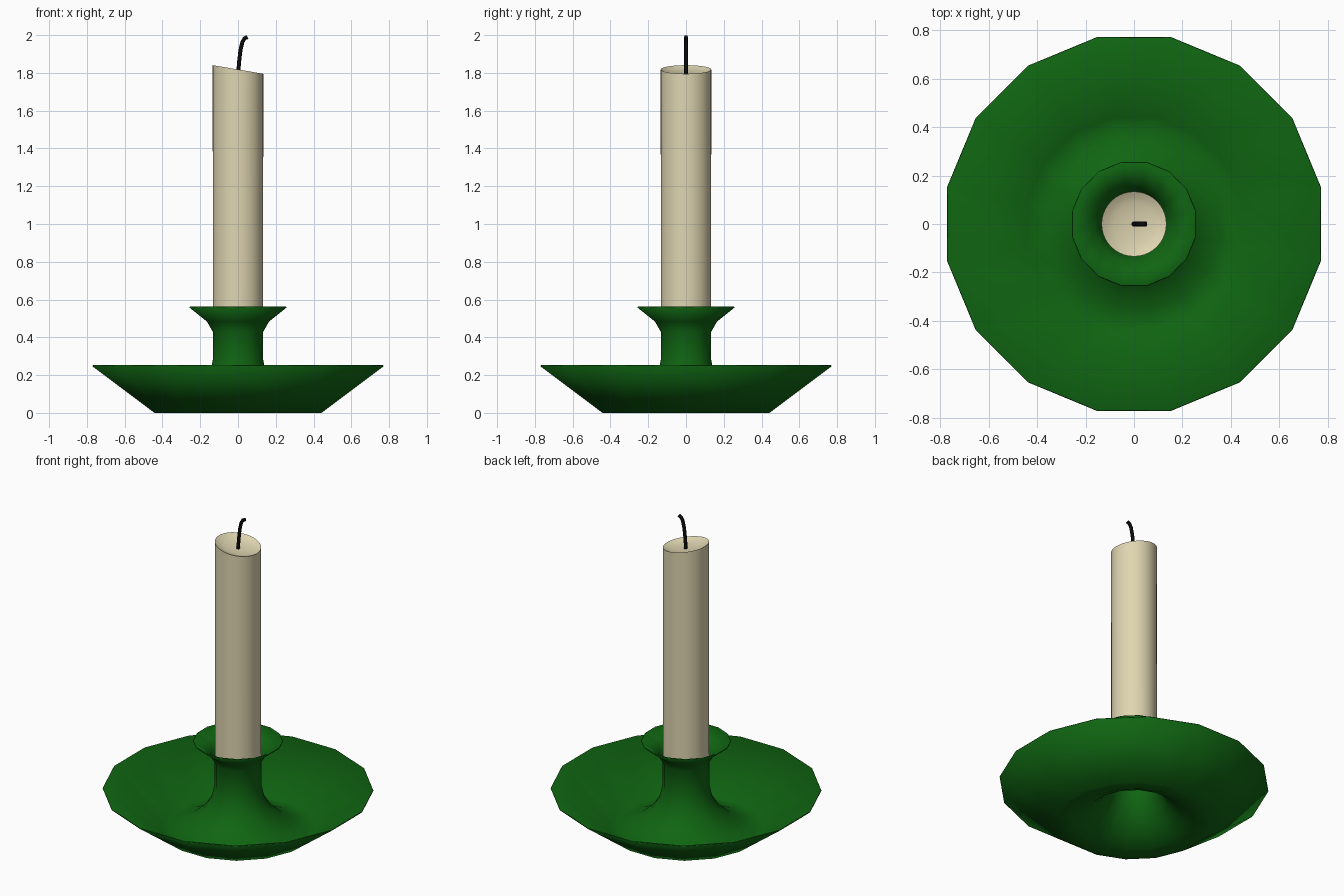
import bpy, bmesh, math
from mathutils import Vector

if "Cube" in bpy.data.objects:
    bpy.data.objects.remove(bpy.data.objects["Cube"])


def material(name, rgb):
    m = bpy.data.materials.new(name)
    m.diffuse_color = (*rgb, 1)
    m.use_nodes = True
    m.node_tree.nodes["Principled BSDF"].inputs["Base Color"].default_value = m.diffuse_color
    return m


GREEN = material("green_enamel", (0.005, 0.13, 0.006))
WAX = material("cream_wax", (0.74, 0.67, 0.44))
BLACK = material("black_wick", (0.003, 0.003, 0.003))


def make_rings(name, rings, mat, cap_start=False, cap_end=False, angle=50):
    """Join equal-length rings of points into a smooth-shaded tube."""
    bm = bmesh.new()
    loops = [[bm.verts.new(p) for p in ring] for ring in rings]
    n = len(loops[0])
    for a, b in zip(loops, loops[1:]):
        for i in range(n):
            j = (i + 1) % n
            bm.faces.new((a[i], a[j], b[j], b[i]))
    if cap_start:
        bm.faces.new(loops[0][::-1])
    if cap_end:
        bm.faces.new(loops[-1])
    bmesh.ops.recalc_face_normals(bm, faces=bm.faces)
    me = bpy.data.meshes.new(name)
    bm.to_mesh(me)
    bm.free()
    me.materials.append(mat)
    ob = bpy.data.objects.new(name, me)
    bpy.context.collection.objects.link(ob)
    bpy.ops.object.select_all(action='DESELECT')
    ob.select_set(True)
    bpy.context.view_layer.objects.active = ob
    bpy.ops.object.shade_smooth_by_angle(angle=math.radians(angle))
    return ob


def ring(r, z, n, slope=0.0, turn=0.0):
    pts = []
    for i in range(n):
        a = math.tau * (i + turn) / n
        x = r * math.cos(a)
        pts.append((x, r * math.sin(a), z + slope * x))
    return pts


# Holder: one thin 16-sided sheet from saucer rim, up the stem, to the cup rim
profile = [(0.785, 0.25), (0.45, 0.003), (0.36, 0.012), (0.27, 0.055),
           (0.2, 0.12), (0.152, 0.195), (0.133, 0.28), (0.133, 0.43),
           (0.165, 0.485), (0.26, 0.56)]
holder = make_rings("holder", [ring(r, z, 16, turn=0.5) for r, z in profile], GREEN)
sheet = holder.modifiers.new("sheet_thickness", 'SOLIDIFY')
sheet.thickness = 0.006
sheet.offset = 0

# Candle: round column with a slanted, dished top
TOP, SLOPE = 1.818, -0.17
rings = [ring(0.133, 0.43, 40), ring(0.134, TOP, 40, SLOPE)]
for r, dip in [(0.112, 0.012), (0.085, 0.02), (0.045, 0.025), (0.012, 0.026)]:
    rings.append(ring(r, TOP - dip, 40, SLOPE))
make_rings("candle", rings, WAX, cap_start=True, cap_end=True)

# Wick: bent tube leaning to +x
path = [Vector(p) for p in [(0, 0, 1.785), (0.006, 0, 1.86), (0.013, 0, 1.92),
                            (0.023, 0, 1.963), (0.034, 0, 1.982), (0.05, 0, 1.99)]]
rings = []
for i, p in enumerate(path):
    d = (path[min(i + 1, len(path) - 1)] - path[max(i - 1, 0)]).normalized()
    side = Vector((0, 1, 0))
    up = d.cross(side)
    rings.append([p + 0.0105 * (math.cos(math.tau * k / 8) * side +
                                math.sin(math.tau * k / 8) * up) for k in range(8)])
make_rings("wick", rings, BLACK, cap_start=True, cap_end=True)
